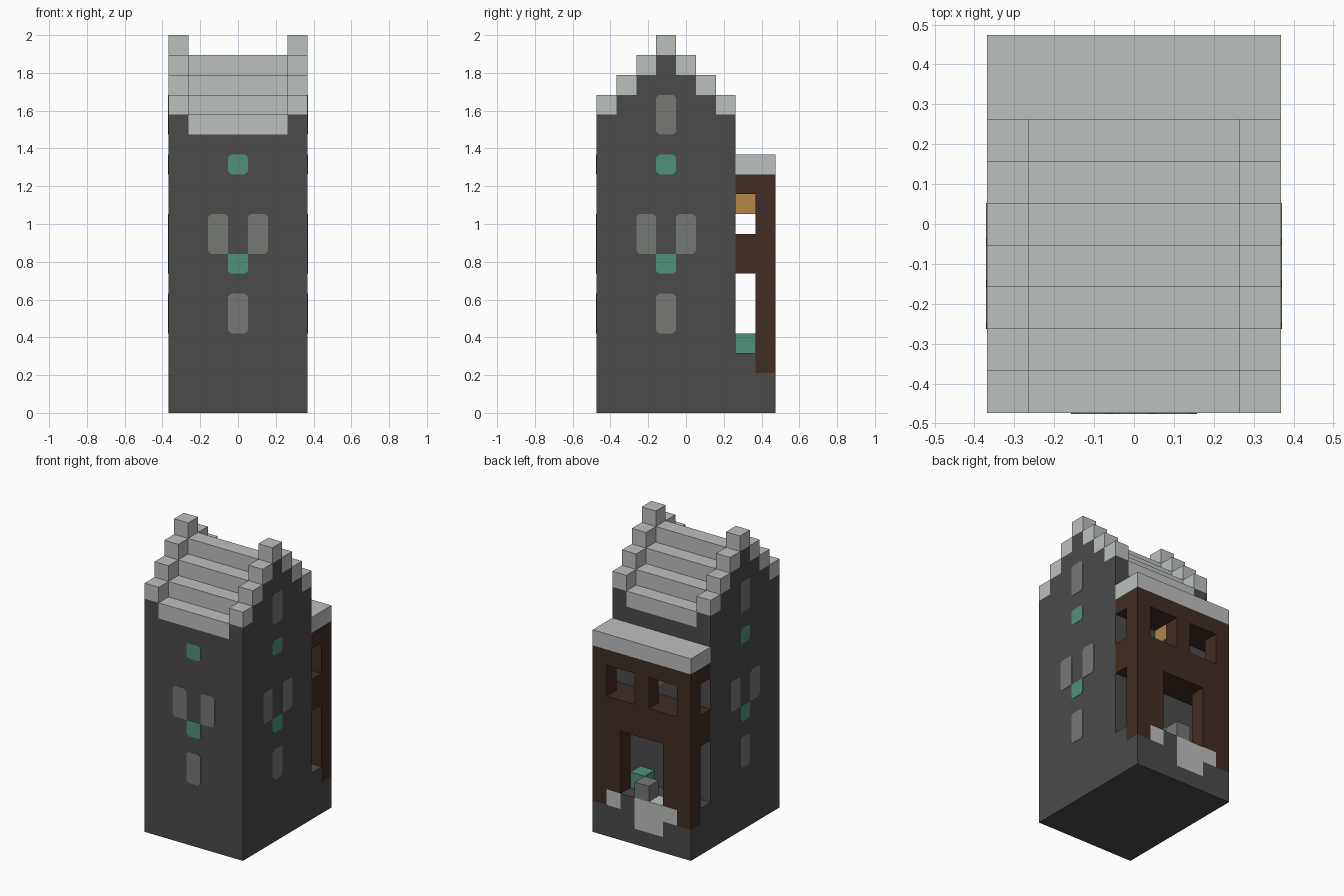
import bpy, bmesh
from mathutils import Matrix, Vector

cube = bpy.data.objects.get("Cube")
if cube:
    bpy.data.objects.remove(cube)

U = 2 / 19          # one building block
DEPTH = 9           # blocks from front to back


def material(name, rgb):
    m = bpy.data.materials.new(name)
    m.use_nodes = True
    m.diffuse_color = (*rgb, 1)
    m.node_tree.nodes["Principled BSDF"].inputs["Base Color"].default_value = (*rgb, 1)
    return m


STONE = material("dark stone", (0.07, 0.07, 0.07))
PALE = material("pale roof stone", (0.50, 0.53, 0.52))
GREY = material("grey shutter", (0.18, 0.19, 0.175))
GREEN = material("green accent", (0.08, 0.285, 0.2))
BROWN = material("dark timber", (0.052, 0.026, 0.017))
AMBER = material("amber lamp", (0.44, 0.245, 0.062))


def finish(name, bm, mat):
    bmesh.ops.recalc_face_normals(bm, faces=bm.faces)
    mesh = bpy.data.meshes.new(name)
    bm.to_mesh(mesh)
    bm.free()
    mesh.materials.append(mat)
    obj = bpy.data.objects.new(name, mesh)
    bpy.context.collection.objects.link(obj)
    return obj


def blocks(name, mat, *boxes):
    """Boxes as (x range, y range, z range) in blocks; y counts from the front."""
    bm = bmesh.new()
    for ranges in boxes:
        lo, hi = (Vector(c) for c in zip(*ranges))
        mid = ((lo + hi) / 2 - Vector((0, DEPTH / 2, 0))) * U
        size = Matrix.Diagonal((*((hi - lo) * U), 1))
        bmesh.ops.create_cube(bm, size=1, matrix=Matrix.Translation(mid) @ size)
    return finish(name, bm, mat)


def stepped_prism(name, mat, x, bottom, first_top):
    """Crow-stepped profile, seven blocks deep, extruded across x."""
    profile = [(0, bottom)]
    for y in range(7):
        top = first_top + 3 - abs(y - 3)
        profile += [(y, top), (y + 1, top)]
    profile.append((7, bottom))
    bm = bmesh.new()
    face = bm.faces.new([bm.verts.new((x[0] * U, (y - DEPTH / 2) * U, z * U)) for y, z in profile])
    ext = bmesh.ops.extrude_face_region(bm, geom=[face])["geom"]
    bmesh.ops.translate(bm, verts=[v for v in ext if isinstance(v, bmesh.types.BMVert)],
                        vec=((x[1] - x[0]) * U, 0, 0))
    return finish(name, bm, mat)


def plate(name, mat, wall, u, z, clipped):
    """Thin wall panel; clipped lists the bevelled corners: BL, BR, TR, TL."""
    c = 0.15
    u0, u1, z0, z1 = u - 0.5, u + 0.5, *z
    corners = {"BL": [(u0, z0 + c), (u0 + c, z0)], "BR": [(u1 - c, z0), (u1, z0 + c)],
               "TR": [(u1, z1 - c), (u1 - c, z1)], "TL": [(u0 + c, z1), (u0, z1 - c)]}
    sharp = {"BL": (u0, z0), "BR": (u1, z0), "TR": (u1, z1), "TL": (u0, z1)}
    outline = []
    for key, pair in corners.items():
        outline += pair if key in clipped else [sharp[key]]
    bm = bmesh.new()
    face = bm.faces.new([bm.verts.new((a, -3.5, b)) for a, b in outline])
    ext = bmesh.ops.extrude_face_region(bm, geom=[face])["geom"]
    bmesh.ops.translate(bm, verts=[v for v in ext if isinstance(v, bmesh.types.BMVert)],
                        vec=(0, -0.02, 0))
    # turn about the tower axis, one block in front of the origin
    turn = Matrix.Rotation(wall * 1.5707963, 4, 'Z')
    bm.transform(Matrix.Scale(U, 4) @ Matrix.Translation((0, -1, 0)) @ turn)
    return finish(name, bm, mat)


# Tower body, roof and crow-stepped gables
blocks("tower_body", STONE, ((-3.5, 3.5), (0, 7), (0, 14)))
stepped_prism("stepped_roof", PALE, (-2.5, 2.5), 14, 15)
for side, x in (("left", (2.5, 3.5)), ("right", (-3.5, -2.5))):
    stepped_prism(side + "_gable", STONE, x, 14, 15)
    blocks(side + "_gable_caps", PALE,
           *[(x, (y, y + 1), (18 - abs(y - 3), 19 - abs(y - 3))) for y in range(7)])

# Shutters and accents on the front and both sides
ALL = ("BL", "BR", "TR", "TL")
for label, wall in (("front", 0), ("left", 1), ("right", -1)):
    plate(label + "_lower_shutter", GREY, wall, 0, (4, 6), ALL)
    plate(label + "_accent", GREEN, wall, 0, (7, 8), ("BL", "BR"))
    plate(label + "_shutter_a", GREY, wall, -1, (8, 10), ("BL", "TR", "TL"))
    plate(label + "_shutter_b", GREY, wall, 1, (8, 10), ("BR", "TR", "TL"))
    plate(label + "_upper_accent", GREEN, wall, 0, (12, 13), ALL)
    if wall:
        plate(label + "_gable_shutter", GREY, wall, 0, (14, 16), ALL)

# Rear porch: stone footing, with pale stones and steps let into it
PASSAGE, FACADE, FULL = (7, 8), (8, 9), (-3.5, 3.5)
blocks("porch_base", STONE,
       (FULL, PASSAGE, (0, 3)),
       (FULL, FACADE, (0, 1)),
       ((0.5, 3.5), FACADE, (1, 2)),
       ((-3.5, -1.5), FACADE, (1, 2)),
       ((0.5, 1.5), FACADE, (2, 3)))
blocks("pale_stones", PALE,
       ((-1.5, 0.5), FACADE, (1, 3)),
       ((-2.5, -1.5), FACADE, (2, 3)),
       ((1.5, 2.5), FACADE, (2, 3)))

# Timber facade with a doorway and two windows
blocks("porch_posts", BROWN,
       ((2.5, 3.5), FACADE, (2, 12)), ((-3.5, -2.5), FACADE, (2, 12)),
       ((1.5, 2.5), FACADE, (3, 7)), ((-2.5, -1.5), FACADE, (3, 7)),
       ((-0.5, 0.5), FACADE, (9, 11)))
blocks("porch_beams", BROWN,
       ((-2.5, 2.5), FACADE, (7, 9)),
       ((-2.5, 2.5), FACADE, (11, 12)))
blocks("porch_floors", BROWN,
       (FULL, PASSAGE, (7, 9)),
       (FULL, PASSAGE, (11, 12)))
blocks("porch_roof", PALE, (FULL, (7, 9), (12, 13)))

# Loose blocks in the porch
blocks("door_block", GREY, ((-0.5, 0.5), FACADE, (3, 4)))
blocks("green_block", GREEN, ((0.5, 1.5), PASSAGE, (3, 4)))
blocks("hanging_lamp", AMBER, ((-0.5, 0.5), PASSAGE, (10, 11)))
